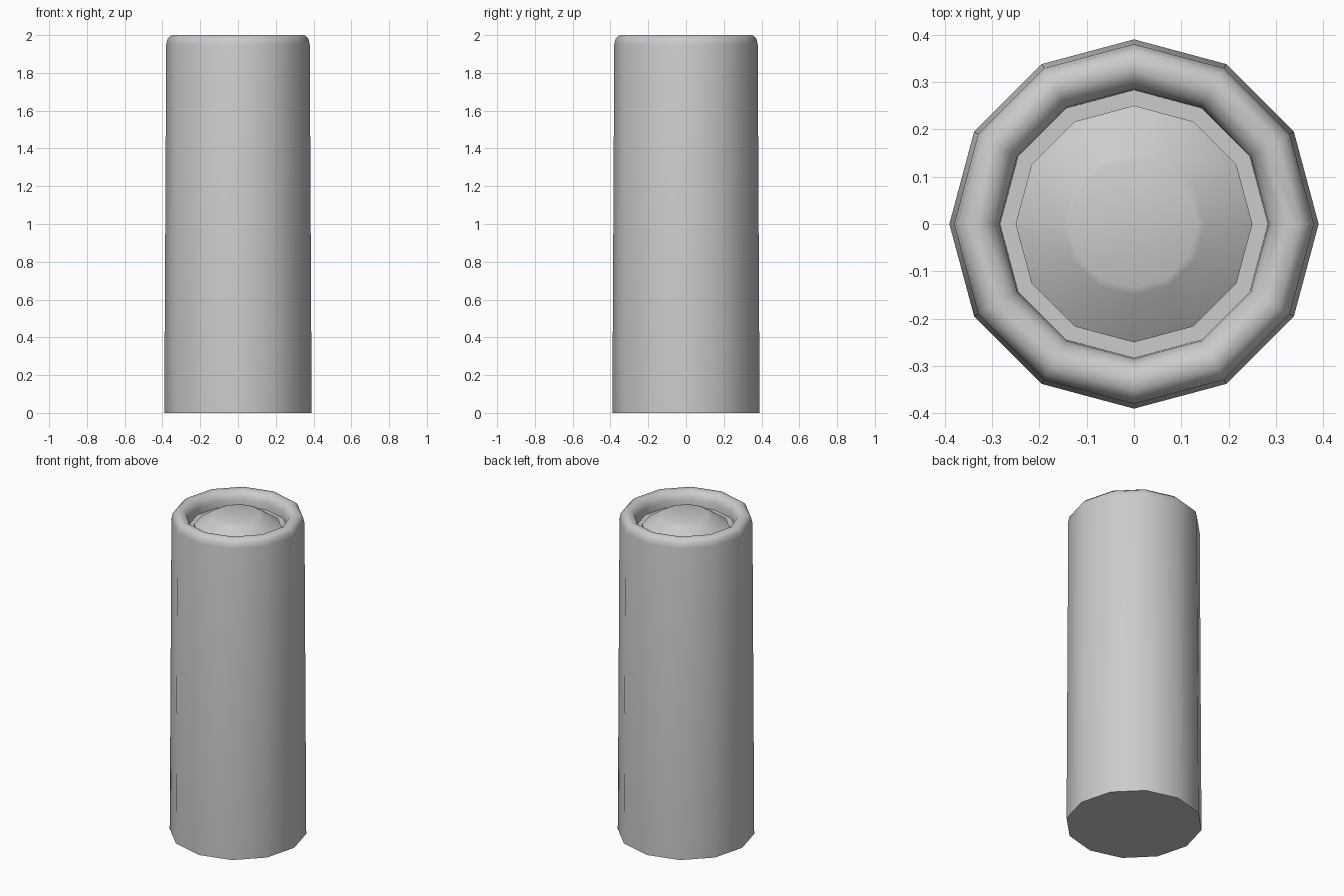
import bpy, bmesh
from math import cos, sin, pi, radians

if "Cube" in bpy.data.objects:
    bpy.data.objects.remove(bpy.data.objects["Cube"])

SIDES = 12


def lathe(name, profile):
    """Revolve (radius, z) points around z, capping both ends."""
    bm = bmesh.new()
    rings = [[bm.verts.new((r * cos(2 * pi * i / SIDES), r * sin(2 * pi * i / SIDES), z))
              for i in range(SIDES)] for r, z in profile]
    for a, b in zip(rings, rings[1:]):
        for i in range(SIDES):
            j = (i + 1) % SIDES
            bm.faces.new((a[i], a[j], b[j], b[i]))
    bm.faces.new(rings[0][::-1])
    bm.faces.new(rings[-1])
    bmesh.ops.recalc_face_normals(bm, faces=bm.faces)
    mesh = bpy.data.meshes.new(name)
    bm.to_mesh(mesh)
    bm.free()
    obj = bpy.data.objects.new(name, mesh)
    bpy.context.collection.objects.link(obj)
    bpy.ops.object.select_all(action='DESELECT')
    obj.select_set(True)
    bpy.context.view_layer.objects.active = obj
    bpy.ops.object.shade_smooth_by_angle(angle=radians(48))
    return obj


# tapered can: outer wall, rounded rim, recessed floor and raised central cap
lathe("canister", [
    (0.39, 0.0),
    (0.38, 1.95), (0.373, 1.982), (0.352, 2.0),
    (0.322, 2.0), (0.297, 1.982), (0.285, 1.95), (0.283, 1.91),
    (0.25, 1.91),
    (0.25, 1.918), (0.15, 1.984), (0.135, 1.99),
])
